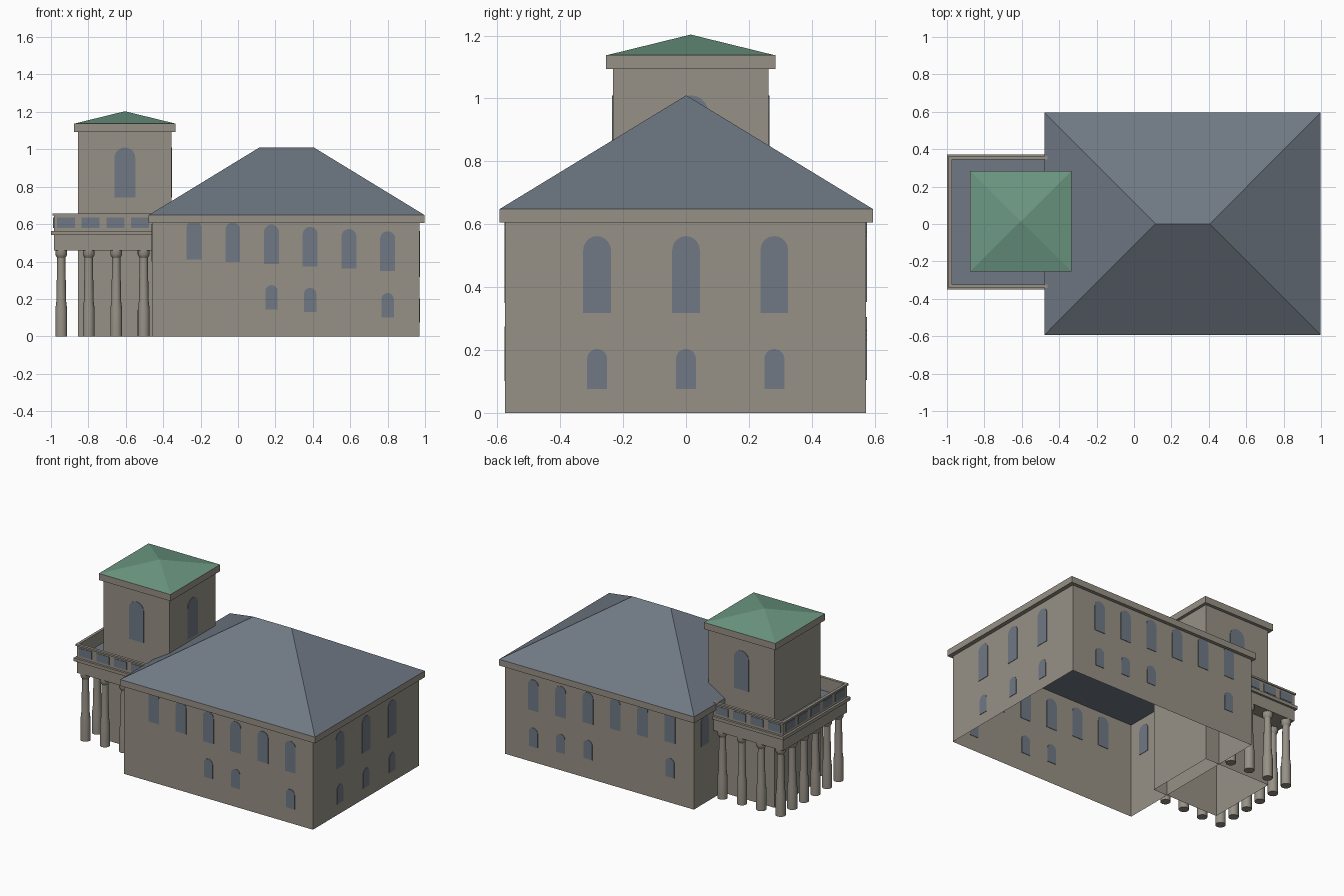
import bpy
import bmesh
import math

cube = bpy.data.objects.get("Cube")
if cube:
    bpy.data.objects.remove(cube, do_unlink=True)


def material(name, rgb):
    m = bpy.data.materials.new(name)
    m.use_nodes = True
    m.diffuse_color = (*rgb, 1)
    m.node_tree.nodes["Principled BSDF"].inputs["Base Color"].default_value = (*rgb, 1)
    return m


STONE = material("warm grey stone", (0.31, 0.285, 0.24))
SLATE = material("blue grey slate", (0.16, 0.19, 0.23))
COPPER = material("green copper", (0.15, 0.315, 0.225))


def add_mesh(name, verts, faces, mat):
    bm = bmesh.new()
    vs = [bm.verts.new(v) for v in verts]
    for f in faces:
        bm.faces.new([vs[i] for i in f])
    bmesh.ops.recalc_face_normals(bm, faces=bm.faces)
    me = bpy.data.meshes.new(name)
    bm.to_mesh(me)
    bm.free()
    me.materials.append(mat)
    ob = bpy.data.objects.new(name, me)
    bpy.context.collection.objects.link(ob)
    return ob


# Rectangles are (x0, x1, y0, y1)
def corners(r, z):
    return [(r[0], r[2], z), (r[1], r[2], z), (r[1], r[3], z), (r[0], r[3], z)]


def grow(r, d):
    return (r[0] - d, r[1] + d, r[2] - d, r[3] + d)


def bridge(a, b, n=4):
    return [(a + i, a + (i + 1) % n, b + (i + 1) % n, b + i) for i in range(n)]


def block(name, r, z0, z1, mat, closed=True):
    caps = [(0, 1, 2, 3), (4, 5, 6, 7)] if closed else []
    return add_mesh(name, corners(r, z0) + corners(r, z1), bridge(0, 4) + caps, mat)


def ring(name, outer, inner, z0, z1, mat):
    verts = corners(outer, z0) + corners(outer, z1) + corners(inner, z1) + corners(inner, z0)
    faces = bridge(0, 4) + bridge(4, 8) + bridge(8, 12) + bridge(12, 0)
    return add_mesh(name, verts, faces, mat)


def hip_roof(name, r, z0, z1, ridge_x0, ridge_x1, mat):
    y = (r[2] + r[3]) / 2
    verts = corners(r, z0) + [(ridge_x0, y, z1), (ridge_x1, y, z1)]
    faces = [(0, 1, 5, 4), (1, 2, 5), (2, 3, 4, 5), (3, 0, 4), (0, 1, 2, 3)]
    return add_mesh(name, verts, faces, mat)


def plate(name, side, wall, u, z0, z1, width, arched=True):
    """Thin window plate on the wall plane facing the given side."""
    r = width / 2
    rise = r if arched else 0
    pts = [(u - r, z0), (u + r, z0)]
    if arched:
        steps = 10
        pts += [(u + r * math.cos(math.pi * i / steps),
                 z1 - rise + r * math.sin(math.pi * i / steps)) for i in range(steps + 1)]
    else:
        pts += [(u + r, z1), (u - r, z1)]
    verts = []
    for d in (-0.003, 0.003):
        for a, z in pts:
            verts.append((a, wall + d, z) if side == "y" else (wall + d, a, z))
    n = len(pts)
    faces = bridge(0, n, n) + [tuple(range(n)), tuple(range(n, 2 * n))]
    return add_mesh(name, verts, faces, SLATE)


# Main hall: open walls, eave band and hipped roof
HALL = (-0.46, 0.97, -0.575, 0.572)
EAVE = (-0.478, 0.998, -0.593, 0.595)
block("hall_walls", HALL, 0, 0.65, STONE, closed=False)
ring("hall_eave", EAVE, HALL, 0.605, 0.648, STONE)
hip_roof("hall_roof", EAVE, 0.648, 1.01, 0.115, 0.405, SLATE)

# Hall windows on the long sides, stepping down gently toward +x
step = 0.207
for label, wall, first, low in (("front", HALL[2], -0.235, (2, 3, 5)),
                                ("back", HALL[3], -0.28, (0, 3, 4, 5))):
    for i in range(6):
        x = first + i * step
        z = 0.396 - 0.058 * x
        plate(label + "_upper_window", "y", wall, x, z, z + 0.212, 0.08)
        if i in low:
            z = 0.156 - 0.068 * x
            plate(label + "_lower_window", "y", wall, x, z, z + 0.13, 0.066)

# Hall windows on the short sides
for y in (-0.283, 0, 0.281):
    plate("left_upper_window", "x", HALL[1], y, 0.318, 0.562, 0.088)
    plate("left_lower_window", "x", HALL[1], y, 0.075, 0.203, 0.064)
for y in (-0.455, 0.455):
    plate("right_upper_window", "x", HALL[0], y, 0.4, 0.6, 0.08)

# Tower with cornice, copper roof and arched openings
TOWER = (-0.855, -0.355, -0.233, 0.263)
CORNICE = grow(TOWER, 0.021)
block("tower_walls", TOWER, 0, 1.1, STONE, closed=False)
block("tower_cornice", CORNICE, 1.093, 1.138, STONE)
hip_roof("tower_roof", grow(CORNICE, -0.004), 1.138, 1.203, -0.606, -0.604, COPPER)
for wall in TOWER[2:]:
    plate("tower_window", "y", wall, -0.605, 0.742, 1.01, 0.112)
plate("tower_window", "x", TOWER[1], 0.015, 0.742, 1.01, 0.112)

# Portico: entablature, ledge, deck and parapet
PORTICO = (-0.985, -0.455, -0.335, 0.357)
LEDGE = (-1.0, -0.455, -0.35, 0.372)
block("portico_entablature", PORTICO, 0.46, 0.542, STONE)
block("portico_ledge", LEDGE, 0.542, 0.564, STONE)
DECK = (PORTICO[0] + 0.012, PORTICO[1], PORTICO[2] + 0.012, PORTICO[3] - 0.012)
block("portico_deck", DECK, 0.56, 0.568, SLATE)
ring("portico_parapet", PORTICO, DECK, 0.564, 0.645, STONE)
RAIL = (-0.992, -0.455, -0.342, 0.364)
ring("parapet_rail", RAIL, (DECK[0], -0.456, DECK[2], DECK[3]), 0.645, 0.657, STONE)

# Parapet panels
for wall in PORTICO[2:]:
    for i in range(4):
        plate("parapet_side_panel", "y", wall, -0.92 + i * 0.132, 0.58, 0.634, 0.096, False)
for i in range(5):
    plate("parapet_end_panel", "x", PORTICO[0], -0.257 + i * 0.134, 0.58, 0.634, 0.1, False)


# Portico columns: swollen foot, tapered shaft, flared capital
PROFILE = [(0.032, 0), (0.032, 0.14), (0.026, 0.19), (0.022, 0.42),
           (0.027, 0.428), (0.032, 0.438), (0.032, 0.46)]


def column(x, y, sides=16):
    verts = [(x + r * math.cos(math.tau * k / sides), y + r * math.sin(math.tau * k / sides), z)
             for r, z in PROFILE for k in range(sides)]
    faces = []
    for i in range(len(PROFILE) - 1):
        faces += bridge(i * sides, (i + 1) * sides, sides)
    faces.append(tuple(range(sides)))
    ob = add_mesh("portico_column", verts, faces, STONE)
    bpy.ops.object.select_all(action="DESELECT")
    ob.select_set(True)
    bpy.context.view_layer.objects.active = ob
    bpy.ops.object.shade_smooth_by_angle(angle=math.radians(30))


Y0, Y1 = -0.3, 0.325
for i in range(4):
    for y in (Y0, Y1):
        column(-0.945 + i * 0.147, y)
for j in range(1, 5):
    column(-0.945, Y0 + (Y1 - Y0) * j / 5)
